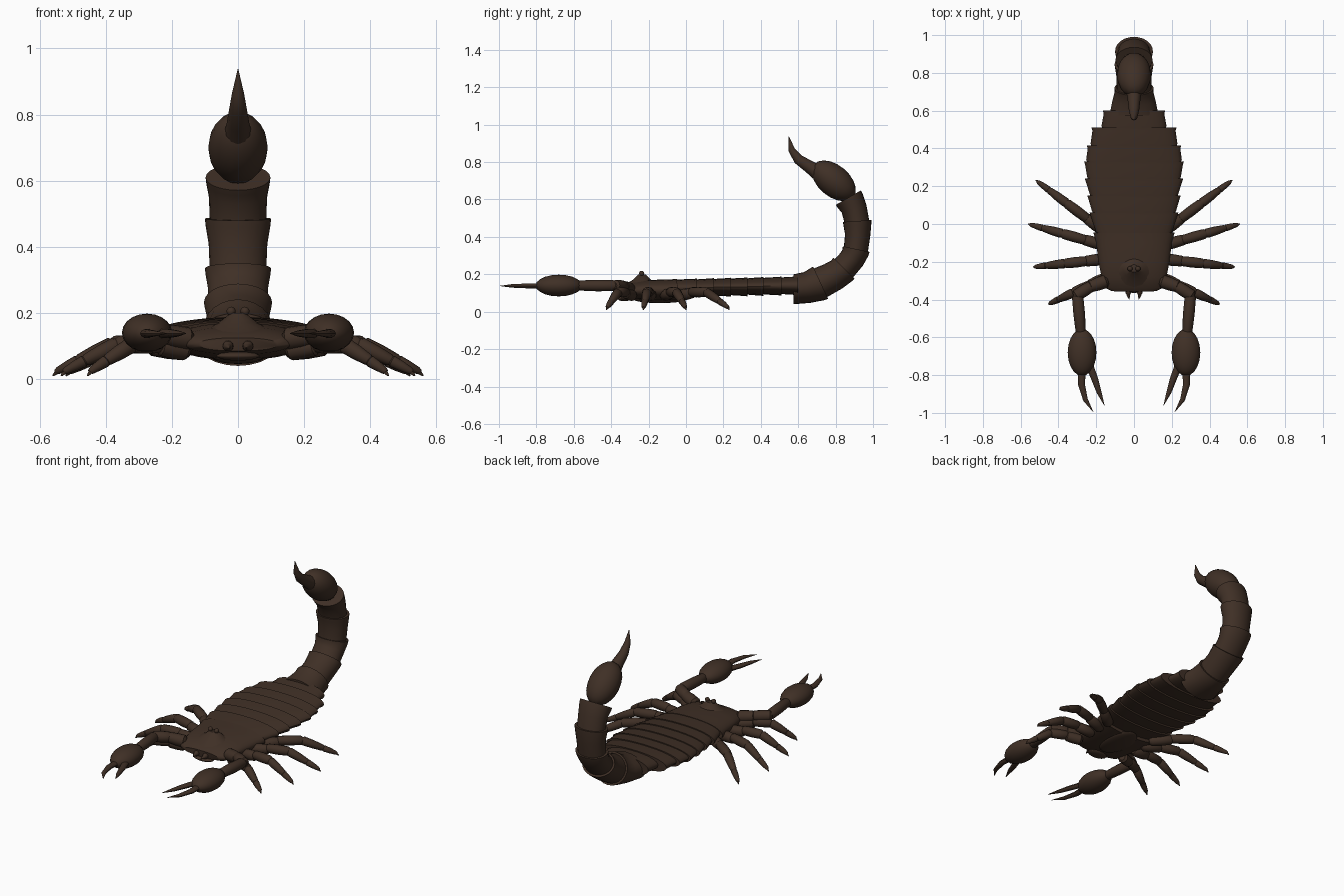
import bpy, bmesh, math
from mathutils import Vector

old = bpy.data.objects.get("Cube")
if old:
    bpy.data.objects.remove(old, do_unlink=True)

brown = bpy.data.materials.new("dark brown shell")
brown.use_nodes = True
brown.diffuse_color = (0.05, 0.029, 0.019, 1)
brown.node_tree.nodes["Principled BSDF"].inputs["Base Color"].default_value = brown.diffuse_color
X, Z = Vector((1, 0, 0)), Vector((0, 0, 1))


def finish(name, bm, angle=40):
    bmesh.ops.recalc_face_normals(bm, faces=bm.faces)
    mesh = bpy.data.meshes.new(name)
    bm.to_mesh(mesh)
    bm.free()
    mesh.materials.append(brown)
    ob = bpy.data.objects.new(name, mesh)
    bpy.context.collection.objects.link(ob)
    bpy.ops.object.select_all(action='DESELECT')
    ob.select_set(True)
    bpy.context.view_layer.objects.active = ob
    bpy.ops.object.shade_smooth_by_angle(angle=math.radians(angle))
    return ob


def loft(name, rings, sides=16, side=None, tangents=None, power=1.0):
    """Skin of elliptical rings (centre, half width, half height) along a path."""
    bm = bmesh.new()
    pts = [Vector(r[0]) for r in rings]
    loops = []
    for i, (_, w, h) in enumerate(rings):
        t = tangents[i] if tangents else pts[min(i + 1, len(pts) - 1)] - pts[max(i - 1, 0)]
        t = t.normalized()
        s = side or t.cross(Z).normalized()
        n = s.cross(t)
        loop = []
        for k in range(sides):
            a = math.tau * k / sides
            c, d = math.cos(a), math.sin(a)
            c = math.copysign(abs(c) ** power, c)
            d = math.copysign(abs(d) ** power, d)
            loop.append(bm.verts.new(pts[i] + s * c * w + n * d * h))
        loops.append(loop)
    for a, b in zip(loops, loops[1:]):
        for k in range(sides):
            j = (k + 1) % sides
            bm.faces.new((a[k], a[j], b[j], b[k]))
    bm.faces.new(loops[0])
    bm.faces.new(loops[-1])
    return finish(name, bm)


def ball(name, centre, radii, tilt=0, segments=20):
    bm = bmesh.new()
    bmesh.ops.create_uvsphere(bm, u_segments=segments, v_segments=segments // 2, radius=1)
    ob = finish(name, bm, 60)
    ob.location, ob.scale = centre, radii
    ob.rotation_euler.x = tilt
    return ob


# Head shield
loft("head_shield", [((0, -0.355, 0.105), 0.12, 0.02), ((0, -0.335, 0.107), 0.158, 0.032),
                     ((0, -0.28, 0.113), 0.172, 0.045), ((0, -0.2, 0.115), 0.188, 0.055),
                     ((0, -0.1, 0.115), 0.2, 0.057), ((0, -0.045, 0.118), 0.215, 0.057)],
     sides=32, side=X, power=0.9)
loft("eye_hump", [((0, -0.235, 0.14), 0.12, 0.1), ((0, -0.235, 0.17), 0.06, 0.05),
                  ((0, -0.235, 0.2), 0.022, 0.02)], side=X)
ball("mouth_plate", (0, -0.33, 0.07), (0.065, 0.035, 0.014))
ball("breast_plate", (0, -0.14, 0.066), (0.08, 0.14, 0.02))

# Overlapping back plates, each flaring toward the rear
ys = [-0.06, 0.06, 0.15, 0.24, 0.33, 0.415, 0.51, 0.6]
widths = [0.21, 0.235, 0.247, 0.26, 0.264, 0.25, 0.225, 0.165]
for i in range(7):
    y0, y1 = ys[i], ys[i + 1]
    w0, w1 = min(widths[i], widths[i + 1]) - 0.012, widths[i + 1]
    z = 0.127 + 0.002 * i
    w0 = w0 if i < 4 else w1 - 0.005 + 0.002 * i
    loft(f"back_plate_{i + 1}", [((0, y0 - 0.015, z), w0 - 0.01, 0.04), ((0, y0 + 0.01, z), w0, 0.045),
                                 ((0, y1 - 0.015, z), w1 - 0.005, 0.049), ((0, y1, z), w1, 0.051)],
         sides=32, side=X, power=0.92)

# Curled tail, one flared ring after another
joints = [Vector((0, y, z)) for y, z in
          ((0.575, 0.12), (0.72, 0.155), (0.845, 0.232), (0.91, 0.335), (0.915, 0.485), (0.868, 0.61))]
aims = [Vector((0, math.cos(math.radians(a)), math.sin(math.radians(a)))) for a in (0, 25, 45, 78, 94, 120)]
starts = [(0.13, 0.08), (0.092, 0.085), (0.09, 0.07), (0.085, 0.065), (0.085, 0.066)]
ends = [(0.104, 0.095), (0.103, 0.08), (0.1, 0.073), (0.1, 0.076), (0.098, 0.078)]
for i in range(5):
    a, b, ta, tb = joints[i], joints[i + 1], aims[i], aims[i + 1]
    mid_t = (ta + tb) / 2
    bow = (b - a).length * 0.125 * (ta - tb)
    (w0, h0), (w1, h1) = starts[i], ends[i]
    back = a - ta * (0 if i == 0 else 0.015)
    loft(f"tail_ring_{i + 1}", [(back, w0, h0),
                                ((a + b) / 2 + bow, w0 * 0.55 + w1 * 0.42, h0 * 0.55 + h1 * 0.42),
                                (b - tb * 0.02, w1 * 0.98, h1 * 0.98), (b, w1, h1)],
         sides=24, side=X, tangents=[ta, mid_t, tb, tb])
ball("venom_bulb", (0, 0.79, 0.7), (0.09, 0.137, 0.084), math.radians(-40))
loft("stinger", [((0, 0.72, 0.735), 0.045, 0.045), ((0, 0.66, 0.775), 0.034, 0.034),
                 ((0, 0.6, 0.815), 0.027, 0.027), ((0, 0.565, 0.865), 0.018, 0.018),
                 ((0, 0.55, 0.937), 0.001, 0.001)], sides=12, side=X)

# Walking legs as root and tip positions
legs = [((0.15, -0.285), (0.455, -0.425)), ((0.15, -0.185), (0.535, -0.228)),
        ((0.15, -0.115), (0.56, 0.0)), ((0.15, -0.045), (0.52, 0.232))]


def limb(name, a, b, r0, r1):
    """Tapered limb section with a swollen middle and rounded ends."""
    a, b = Vector(a), Vector(b)
    shape = ((0, r0 * 0.6), (0.12, r0), (0.5, (r0 + r1) * 0.54), (0.9, r1), (1, r1 * 0.6))
    loft(name, [(a.lerp(b, f), r, r) for f, r in shape], sides=12)


for sign, label in ((1, "left"), (-1, "right")):
    # Eyes and mouth fangs
    ball(f"{label}_eye", (sign * 0.021, -0.237, 0.205), (0.014, 0.014, 0.014), segments=12)
    ball(f"{label}_fang_base", (sign * 0.03, -0.35, 0.1), (0.017, 0.03, 0.017), segments=12)
    loft(f"{label}_fang", [((sign * 0.03, -0.35, 0.1), 0.016, 0.014),
                           ((sign * 0.03, -0.375, 0.098), 0.01, 0.01),
                           ((sign * 0.025, -0.4, 0.095), 0.001, 0.001)], sides=10)

    # Four legs: thigh, shin, foot and claw
    for i, (root, tip) in enumerate(legs):
        def at(f, z):
            return (sign * (root[0] + (tip[0] - root[0]) * f), root[1] + (tip[1] - root[1]) * f, z)
        name = f"{label}_leg_{i + 1}"
        limb(name + "_hip", at(0, 0.085), at(0.3, 0.1), 0.03, 0.028)
        limb(name + "_thigh", at(0.24, 0.105), at(0.58, 0.105), 0.026, 0.026)
        limb(name + "_shin", at(0.54, 0.108), at(0.83, 0.053), 0.025, 0.018)
        limb(name + "_foot", at(0.8, 0.058), at(0.98, 0.022), 0.018, 0.011)
        limb(name + "_claw", at(0.96, 0.025), at(1, 0.01), 0.007, 0.003)

    # Pincer arm, hand and curved fingers
    limb(f"{label}_arm_root", (sign * 0.14, -0.3, 0.12), (sign * 0.24, -0.335, 0.135), 0.035, 0.03)
    limb(f"{label}_upper_arm", (sign * 0.22, -0.325, 0.135), (sign * 0.315, -0.385, 0.14), 0.03, 0.03)
    limb(f"{label}_forearm", (sign * 0.3, -0.365, 0.14), (sign * 0.28, -0.59, 0.14), 0.03, 0.027)
    ball(f"{label}_hand", (sign * 0.275, -0.68, 0.14), (0.076, 0.124, 0.058))
    for part, path in (("outer", ((0.275, -0.78), (0.278, -0.85), (0.257, -0.93), (0.216, -0.995))),
                       ("inner", ((0.235, -0.75), (0.208, -0.82), (0.185, -0.89), (0.157, -0.96)))):
        sizes = (0.02, 0.018, 0.013, 0.001)
        loft(f"{label}_{part}_finger", [((sign * x, y, 0.138), r, r * 0.75) for (x, y), r in zip(path, sizes)],
             sides=10)
